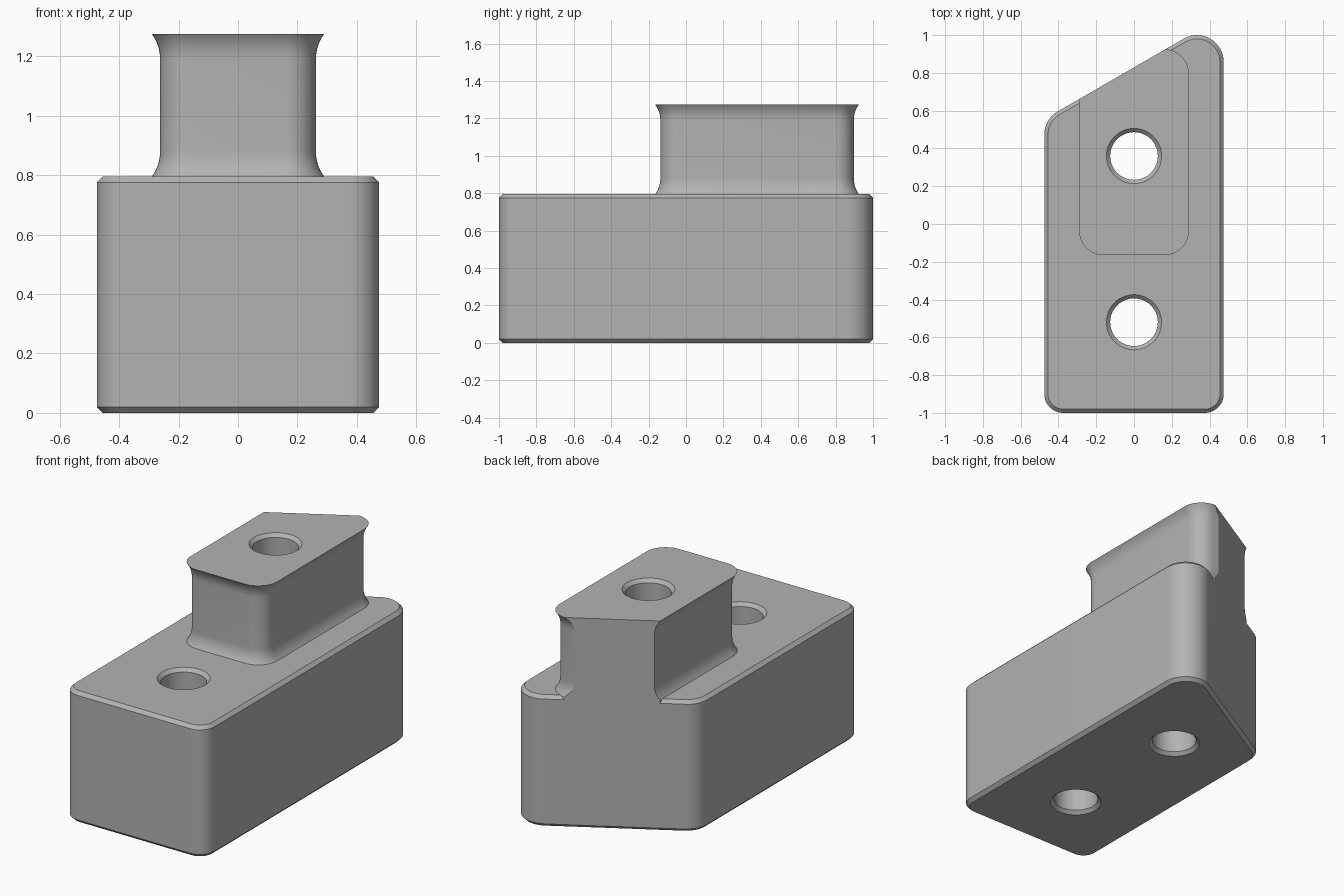
import bpy, bmesh
from math import sin, cos, pi, radians
from mathutils import Vector

if "Cube" in bpy.data.objects:
    bpy.data.objects.remove(bpy.data.objects["Cube"])

grey = bpy.data.materials.new("plain_grey")
grey.use_nodes = True
COLOUR = (0.45, 0.45, 0.45, 1)
grey.diffuse_color = COLOUR
grey.node_tree.nodes["Principled BSDF"].inputs["Base Color"].default_value = COLOUR

SLANT = radians(30)
BLOCK_TOP, NECK_TOP, CHAMFER = 0.795, 1.275, 0.02


def rounded(corners, grow=0.0, steps=12):
    """Counter-clockwise outline with rounded corners; corners are (x, y, radius)."""
    points = []
    for i, (x, y, r) in enumerate(corners):
        here = Vector((x, y))
        before = (here - Vector(corners[i - 1][:2])).normalized()
        after = (Vector(corners[(i + 1) % len(corners)][:2]) - here).normalized()
        turn = before.angle(after)
        out_a = Vector((before.y, -before.x))
        out_b = Vector((after.y, -after.x))
        centre = here - (out_a + out_b).normalized() * r / cos(turn / 2)
        for k in range(steps + 1):
            a = turn * k / steps
            points.append(centre + (r + grow) * (out_a * cos(a) + before * sin(a)))
    return points


def circle(x, y, r, n=64):
    return [Vector((x + r * cos(2 * pi * k / n), y + r * sin(2 * pi * k / n)))
            for k in range(n)]


def loft(name, layers):
    """Closed solid through a stack of (outline, height) layers."""
    bm = bmesh.new()
    rings = [[bm.verts.new((p.x, p.y, z)) for p in outline] for outline, z in layers]
    for low, high in zip(rings, rings[1:]):
        for k in range(len(low)):
            bm.faces.new((low[k - 1], low[k], high[k], high[k - 1]))
    bm.faces.new(rings[0][::-1])
    bm.faces.new(rings[-1])
    bmesh.ops.recalc_face_normals(bm, faces=bm.faces)
    mesh = bpy.data.meshes.new(name)
    bm.to_mesh(mesh)
    bm.free()
    mesh.materials.append(grey)
    obj = bpy.data.objects.new(name, mesh)
    bpy.context.collection.objects.link(obj)
    return obj


def combine(target, other, operation):
    mod = target.modifiers.new(operation.title(), 'BOOLEAN')
    mod.operation, mod.object, mod.solver = operation, other, 'EXACT'
    bpy.context.view_layer.objects.active = target
    bpy.ops.object.modifier_apply(modifier=mod.name)
    bpy.data.objects.remove(other)


# Block with a slanted back, chamfered at top and bottom
half = 0.475
slope = sin(SLANT) / cos(SLANT)
plan = [(-half, -1, 0.1), (half, -1, 0.1),
        (half, 0.83 + half * slope, 0.142), (-half, 0.83 - half * slope, 0.142)]
block = loft("mounting_block", [
    (rounded(plan, -CHAMFER), 0), (rounded(plan), CHAMFER),
    (rounded(plan), BLOCK_TOP - CHAMFER), (rounded(plan, -CHAMFER), BLOCK_TOP)])

# Neck that flares in an arc at its foot and its top
neck_plan = [(-0.262, -0.137, 0.1), (0.262, -0.137, 0.1),
             (0.262, 0.897, 0.1), (-0.262, 0.897, 0.1)]
R, SWEEP, STEPS = 0.143, radians(36.5), 8
flare = [(R * (1 - cos(SWEEP * k / STEPS)), R * (sin(SWEEP) - sin(SWEEP * k / STEPS)))
         for k in range(STEPS, -1, -1)]
layers = [(rounded(neck_plan, flare[0][0]), 0.6)]
layers += [(rounded(neck_plan, g), BLOCK_TOP + h) for g, h in flare]
layers += [(rounded(neck_plan, g), NECK_TOP - h) for g, h in reversed(flare)]
combine(block, loft("neck", layers), 'UNION')

# Trim block and neck flush along the slanted back
trim = [Vector((x, 0.829 + x * slope)) for x in (-1, 1)]
trim += [Vector((1, 3)), Vector((-1, 3))]
combine(block, loft("back_trim", [(trim, -1), (trim, 2)]), 'DIFFERENCE')

# Through holes, countersunk at both ends
for y, top in ((-0.52, BLOCK_TOP), (0.36, NECK_TOP)):
    bore, wide = circle(0, y, 0.126), circle(0, y, 0.126 + 2 * CHAMFER)
    combine(block, loft("hole", [(wide, -CHAMFER), (bore, CHAMFER),
                                 (bore, top - CHAMFER), (wide, top + CHAMFER)]), 'DIFFERENCE')

bpy.ops.object.select_all(action='DESELECT')
block.select_set(True)
bpy.context.view_layer.objects.active = block
bpy.ops.object.shade_smooth_by_angle(angle=radians(25))
